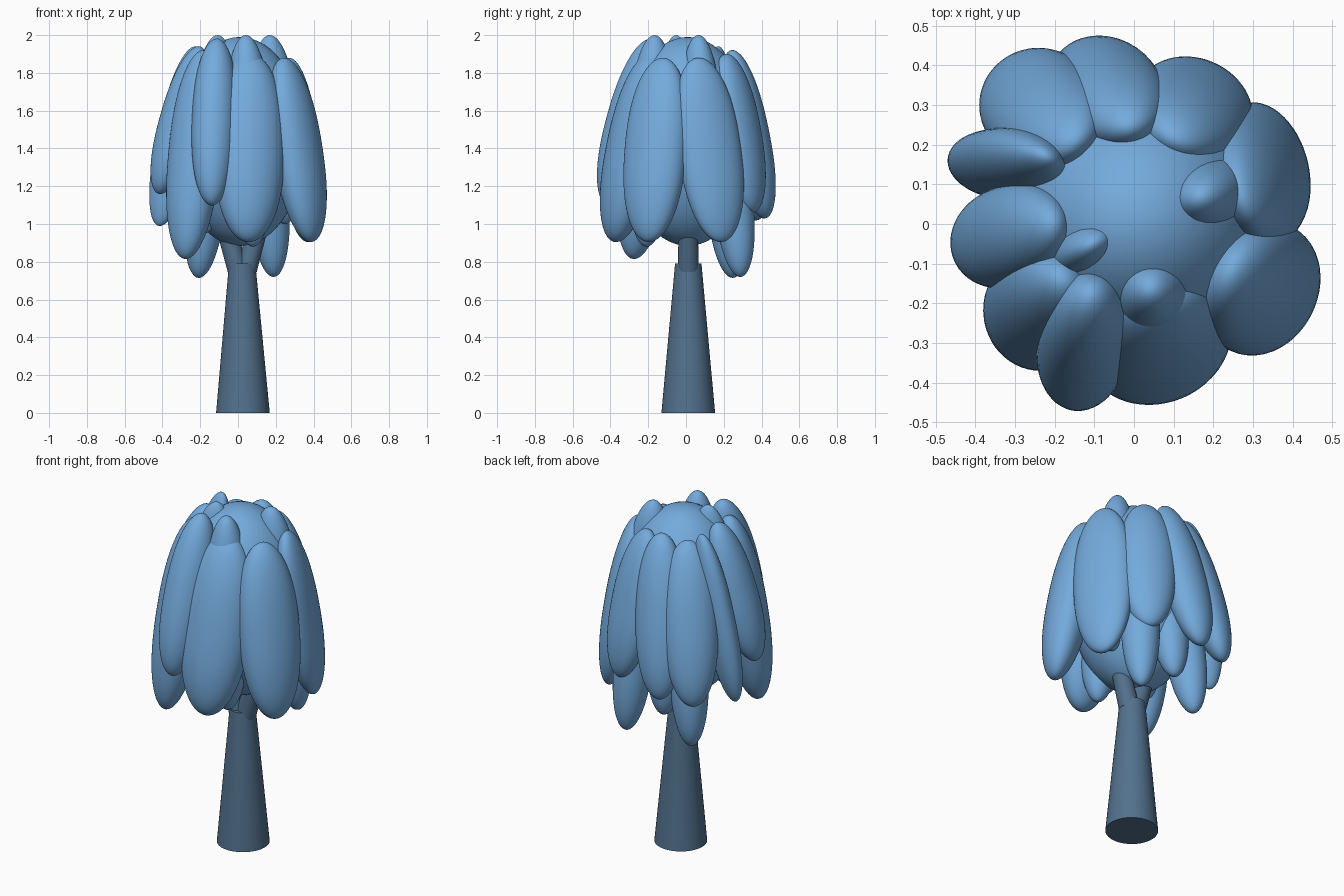
import bpy
from mathutils import Vector, Matrix

if "Cube" in bpy.data.objects:
    bpy.data.objects.remove(bpy.data.objects["Cube"])


def material(name, rgb):
    m = bpy.data.materials.new(name)
    m.diffuse_color = (*rgb, 1)
    m.use_nodes = True
    m.node_tree.nodes["Principled BSDF"].inputs["Base Color"].default_value = m.diffuse_color
    return m


LEAF = material("foliage_blue", (0.175, 0.405, 0.72))
BARK = material("bark_blue", (0.085, 0.165, 0.265))


def limb(name, a, b, r1, r2):
    a, b = Vector(a), Vector(b)
    d = b - a
    bpy.ops.mesh.primitive_cone_add(vertices=48, radius1=r1, radius2=r2,
                                    depth=d.length, location=(a + b) / 2)
    o = bpy.context.object
    o.name = name
    o.rotation_euler = d.to_track_quat('Z', 'Y').to_euler()
    bpy.ops.object.shade_smooth_by_angle()
    o.data.materials.append(BARK)
    return o


def ball(name):
    bpy.ops.mesh.primitive_uv_sphere_add(segments=48, ring_count=32, radius=1)
    o = bpy.context.object
    o.name = name
    for p in o.data.polygons:
        p.use_smooth = True
    o.data.materials.append(LEAF)
    return o


def leaf(name, top, bottom, width, thick, blunt=2.3):
    """Drooping rounded lobe between two tips, flat side facing the trunk."""
    top, bottom = Vector(top), Vector(bottom)
    mid, axis = (top + bottom) / 2, top - bottom
    z = axis.normalized()
    out = Vector((mid.x, mid.y, 0)).normalized()
    x = (out - z * out.dot(z)).normalized()
    y = z.cross(x)
    o = ball(name)
    # Fuller ends than a plain ellipsoid
    for v in o.data.vertices:
        r = (1 - min(1, v.co.z ** 2)) ** 0.5
        if r > 1e-4:
            k = (1 - abs(v.co.z) ** blunt) ** 0.5 / r
            v.co.x *= k
            v.co.y *= k
    rot = Matrix((x, y, z)).transposed().to_4x4()
    o.matrix_world = (Matrix.Translation(mid) @ rot @
                      Matrix.Diagonal((thick, width, axis.length / 2, 1)))
    return o


# Trunk and forked branches
limb("trunk", (0.026, 0.012, 0), (0.022, 0.012, 0.79), 0.142, 0.07)
limb("branch_left", (-0.0, 0.012, 0.76), (-0.13, 0.012, 1.2), 0.056, 0.045)
limb("branch_right", (0.045, 0.012, 0.76), (0.17, 0.012, 1.2), 0.056, 0.045)

# Crown core
core = ball("crown_core")
core.location = (0.01, 0.01, 1.437)
core.scale = (0.345, 0.345, 0.553)

# Outer drooping foliage: top tip, bottom tip, half width, half thickness
outer = [
    ((0.24, -0.12, 1.88), (0.39, -0.20, 0.905), 0.175, 0.12),
    ((0.27, 0.06, 1.88), (0.37, 0.19, 0.905), 0.175, 0.10),
    ((0.10, 0.21, 1.90), (0.19, 0.355, 1.06), 0.155, 0.105),
    ((-0.01, 0.24, 1.92), (-0.12, 0.42, 1.03), 0.14, 0.11),
    ((-0.15, 0.20, 1.90), (-0.31, 0.375, 1.02), 0.15, 0.11),
    ((-0.22, 0.17, 1.94), (-0.42, 0.135, 0.99), 0.08, 0.115),
    ((-0.20, 0.00, 1.94), (-0.42, -0.06, 1.16), 0.128, 0.105),
    ((-0.18, -0.14, 1.92), (-0.28, -0.28, 0.815), 0.15, 0.13),
    ((-0.11, -0.175, 1.98), (-0.14, -0.415, 1.10), 0.118, 0.13),
    ((0.065, -0.18, 1.90), (0.055, -0.38, 0.905), 0.19, 0.14),
]
for i, args in enumerate(outer):
    leaf(f"outer_foliage_{i + 1}", *args)

# Inner foliage whose tips poke out of the crown top
inner = [
    ((0.165, 0.065, 2.00), (0.25, 0.10, 1.0), 0.105, 0.12),
    ((0.04, -0.165, 2.00), (0.08, -0.21, 0.88), 0.12, 0.12),
    ((-0.105, -0.05, 2.00), (-0.18, -0.10, 0.95), 0.085, 0.12),
]
for i, args in enumerate(inner):
    leaf(f"inner_foliage_{i + 1}", *args, 2.6)

# Low foliage hanging under the back of the crown
low = [
    ((-0.13, 0.18, 1.55), (-0.21, 0.25, 0.715), 0.105, 0.11),
    ((0.14, 0.21, 1.55), (0.19, 0.29, 0.72), 0.105, 0.105),
    ((-0.03, 0.20, 1.60), (-0.05, 0.28, 0.87), 0.105, 0.10),
]
for i, args in enumerate(low):
    leaf(f"low_foliage_{i + 1}", *args)
